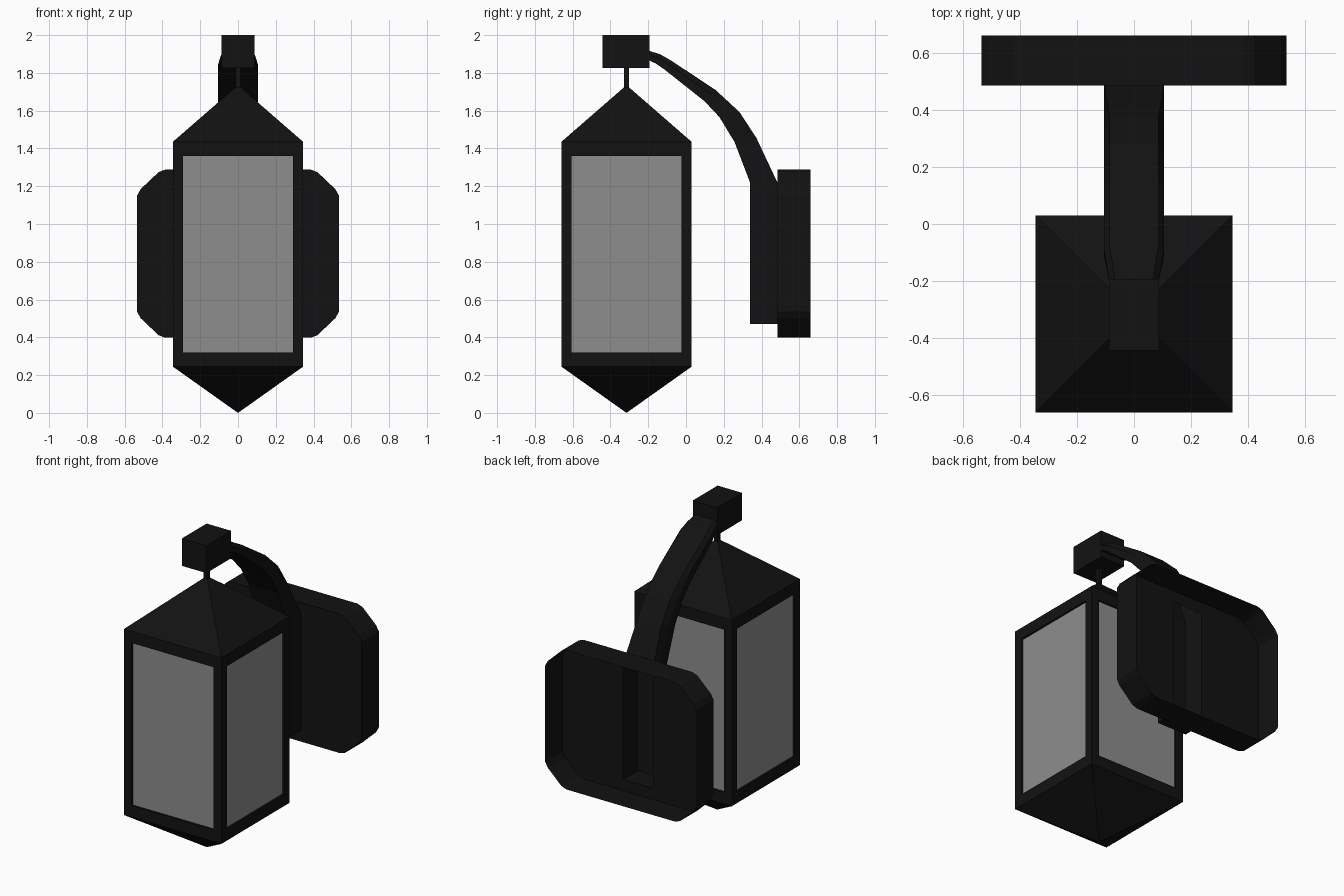
import bpy, bmesh, math
from mathutils import Vector

if "Cube" in bpy.data.objects:
    bpy.data.objects.remove(bpy.data.objects["Cube"])


def material(name, v):
    m = bpy.data.materials.new(name)
    m.diffuse_color = (v, v, v, 1)
    m.use_nodes = True
    m.node_tree.nodes["Principled BSDF"].inputs["Base Color"].default_value = m.diffuse_color
    return m


BLACK = material("black_metal", 0.006)
GLASS = material("frosted_glass", 0.27)
CY = -0.315          # lantern centre in y
HALF = 0.345         # lantern half width
POST = 0.055         # frame bar width


def finish(bm, name, mat):
    bmesh.ops.remove_doubles(bm, verts=bm.verts, dist=1e-4)
    bmesh.ops.recalc_face_normals(bm, faces=bm.faces)
    me = bpy.data.meshes.new(name)
    bm.to_mesh(me)
    bm.free()
    me.materials.append(mat)
    ob = bpy.data.objects.new(name, me)
    bpy.context.collection.objects.link(ob)
    return ob


def box(name, lo, hi, mat=BLACK):
    bm = bmesh.new()
    bmesh.ops.create_cube(bm, size=1)
    lo, hi = Vector(lo), Vector(hi)
    for v in bm.verts:
        v.co = (lo + hi) / 2 + v.co * (hi - lo)
    return finish(bm, name, mat)


def pyramid(name, z_base, z_tip):
    bm = bmesh.new()
    base = [bm.verts.new((sx * HALF, CY + sy * HALF, z_base))
            for sx, sy in ((-1, -1), (1, -1), (1, 1), (-1, 1))]
    tip = bm.verts.new((0, CY, z_tip))
    bm.faces.new(base)
    for i in range(4):
        bm.faces.new((base[i], base[(i + 1) % 4], tip))
    return finish(bm, name, BLACK)


# Lantern roof, base and frame
pyramid("roof", 1.435, 1.735)
pyramid("bottom_point", 0.245, 0)
for name, z0, z1 in (("lower_band", 0.245, 0.32), ("upper_band", 1.36, 1.435)):
    box(name, (-HALF, CY - HALF, z0), (HALF, CY + HALF, z1))
for sx in (-1, 1):
    for sy in (-1, 1):
        c = Vector((sx, sy, 0)) * (HALF - POST / 2) + Vector((0, CY, 0))
        h = POST / 2
        box("corner_post", (c.x - h, c.y - h, 0.32), (c.x + h, c.y + h, 1.36))

# Glass panes, slightly recessed in the frame
for i in range(4):
    pane = box("glass_pane", (-0.29, -0.333, 0.32), (0.29, -0.318, 1.36), GLASS)
    pane.rotation_euler.z = i * math.pi / 2
    pane.location.y = CY

# Hanging rod and arm end block
box("hanging_rod", (-0.013, CY - 0.013, 1.70), (0.013, CY + 0.013, 1.84))
box("arm_end_block", (-0.087, -0.443, 1.825), (0.087, -0.193, 2.0))

# Curved arm: (upper y, upper z, lower y, lower z, half width, side chamfer)
stations = [
    (0.485, 1.217, 0.340, 1.217, 0.105, 0.0),
    (0.373, 1.455, 0.257, 1.434, 0.105, 0.02),
    (0.283, 1.593, 0.177, 1.566, 0.105, 0.02),
    (0.156, 1.710, 0.098, 1.650, 0.105, 0.02),
    (-0.08, 1.866, -0.11, 1.815, 0.105, 0.02),
    (-0.14, 1.900, -0.16, 1.850, 0.095, 0.02),
    (-0.20, 1.918, -0.20, 1.868, 0.087, 0.02),
]
bm = bmesh.new()
rings = []
for uy, uz, ly, lz, w, c in stations:
    u, l = Vector((0, uy, uz)), Vector((0, ly, lz))
    half = [(u, w - c), (u.lerp(l, 0.4), w), (l, w)]
    pts = [p + Vector((x, 0, 0)) for p, x in half]
    pts += [p - Vector((x, 0, 0)) for p, x in reversed(half)]
    rings.append([bm.verts.new(p) for p in pts])
for a, b in zip(rings, rings[1:]):
    for i in range(6):
        j = (i + 1) % 6
        bm.faces.new((a[i], a[j], b[j], b[i]))
bm.faces.new(rings[-1])
finish(bm, "curved_arm", BLACK)

# Wall plate: open-backed shell with a hollow stem pressed out of its front
corner = [(0.385, 0.445), (0.42, 0.432), (0.515, 0.342), (0.535, 0.307)]
ZC, FRONT, BACK, STEM = 0.843, 0.485, 0.66, 0.34
outer = [(0, -0.445)] + [(x, -z) for x, z in corner]
outer += corner[::-1] + [(0, 0.445)]
outer = [(x, z + ZC) for x, z in outer]
inner = [(0, 1.217), (0.105, 1.217), (0.105, 0.47), (0, 0.47)]
bm = bmesh.new()
for s in (-1, 1):
    def verts(points, y):
        return [bm.verts.new((s * x, y, z)) for x, z in points]

    rim, hole = verts(outer, FRONT), verts(inner, FRONT)
    bm.faces.new(rim + hole)
    back, stem = verts(outer, BACK), verts(inner, STEM)
    for a, b in ((rim, back), (hole[1:], stem[1:])):
        for i in range(len(a) - 1):
            bm.faces.new((a[i], a[i + 1], b[i + 1], b[i]))
    bm.faces.new(stem)
finish(bm, "wall_plate_and_stem", BLACK)
